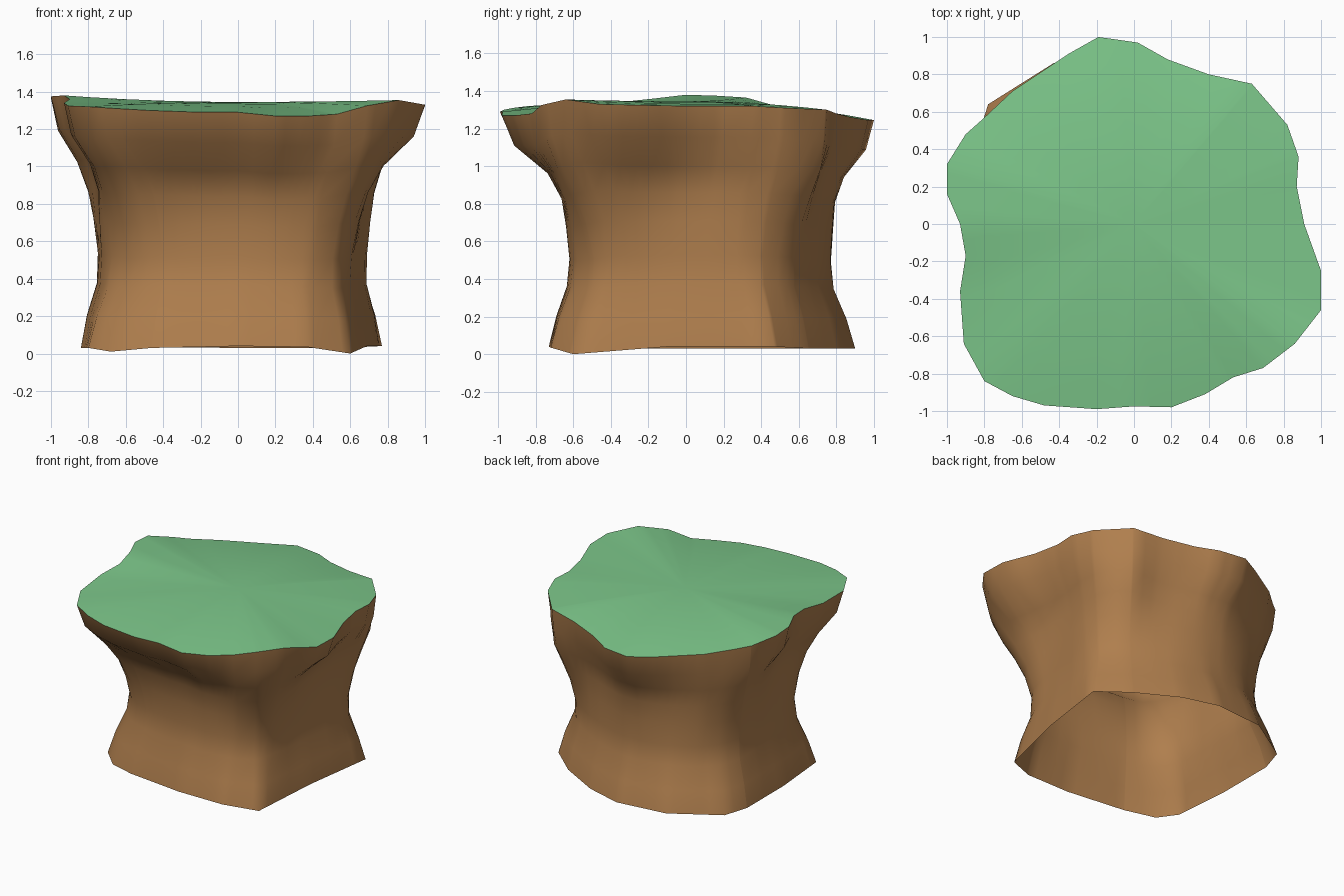
import bpy, bmesh, math

if "Cube" in bpy.data.objects:
    bpy.data.objects.remove(bpy.data.objects["Cube"])

# Rim of the top (x, y, z), anticlockwise
RIM = [(-.19, 1, 1.245), (-.35, .91, 1.25), (-.47, .83, 1.26), (-.65, .71, 1.275), (-.81, .56, 1.30),
       (-.9, .48, 1.32), (-1, .32, 1.365), (-1, .16, 1.375), (-.93, 0, 1.38), (-.9, -.17, 1.36),
       (-.93, -.36, 1.34), (-.91, -.64, 1.325), (-.8, -.84, 1.32), (-.65, -.92, 1.31),
       (-.48, -.97, 1.30), (-.2, -.99, 1.29), (0, -.975, 1.29), (.2, -.98, 1.27), (.38, -.91, 1.27),
       (.53, -.82, 1.28), (.69, -.77, 1.325), (.86, -.64, 1.355), (1, -.46, 1.33), (1, -.25, 1.325),
       (.91, 0, 1.32), (.87, .2, 1.32), (.88, .36, 1.32), (.82, .53, 1.31), (.63, .75, 1.30),
       (.4, .8, 1.28), (.18, .88, 1.26), (.02, .97, 1.245)]
# Foot outline
FOOT = [(-.8, -.46, .03), (-.68, -.57, .01), (-.46, -.66, .03), (0, -.73, .04), (.37, -.72, .035),
        (.6, -.6, 0), (.69, -.1, .04), (.77, .47, .04), (.56, .65, .03), (.25, .82, .03),
        (-.03, .9, .03), (-.43, .86, .035), (-.78, .64, .03), (-.84, .45, .03), (-.84, 0, .03)]
# Side profile: height fraction, foot scale, blend towards the rim, bulge strength
LEVELS = [(0, 1, 0, 0), (.13, .955, 0, 0), (.26, .885, 0, 0), (.38, .87, 0, .1), (.52, .87, .05, .4),
          (.64, .86, .13, .85), (.75, .86, .33, 1), (.87, .86, .82, .25), (1, 1, 1, 0)]
# Buttresses under the rim: direction in degrees, strength
BULGES = [(316, .38), (44, .55), (222, .22), (146, .36)]


def angle(p):
    return math.atan2(p[1], p[0]) % math.tau


def sample(outline, a):
    """Point where the ray at angle a crosses the outline."""
    pts = sorted(outline, key=angle)
    for p, q in zip(pts, pts[1:] + pts[:1]):
        span = (angle(q) - angle(p)) % math.tau
        if (a - angle(p)) % math.tau <= span + 1e-9:
            dx, dy = math.cos(a), math.sin(a)
            cp, cq = dx * p[1] - dy * p[0], dx * q[1] - dy * q[0]
            t = cp / (cp - cq)
            return [u + (v - u) * t for u, v in zip(p, q)]


def softened(a):
    """Foot outline with its corners rounded."""
    pts = [sample(FOOT, (a + d) % math.tau) for d in (-.24, -.12, 0, .12, .24)]
    r = sum(math.hypot(p[0], p[1]) for p in pts) / 5
    return r * math.cos(a) * 1.03 + .02, r * math.sin(a) * .98 + .01


def bulge(a):
    total = 0
    for deg, k in BULGES:
        d = (a - math.radians(deg) + math.pi) % math.tau - math.pi
        total += k * math.exp(-(d / .3) ** 2)
    return total


def build(name, rings, colour, cap=None):
    bm = bmesh.new()
    loops = [[bm.verts.new(p) for p in ring] for ring in rings]
    n = len(loops[0])
    for lo, hi in zip(loops, loops[1:]):
        for i in range(n):
            j = (i + 1) % n
            bm.faces.new((lo[i], lo[j], hi[j], hi[i]))
    if cap:
        c = bm.verts.new(cap)
        for i in range(n):
            bm.faces.new((loops[-1][i], loops[-1][(i + 1) % n], c))
    for f in bm.faces:
        f.smooth = True
    me = bpy.data.meshes.new(name)
    bm.to_mesh(me)
    bm.free()
    mat = bpy.data.materials.new(name + "_colour")
    mat.diffuse_color = colour
    mat.use_nodes = True
    mat.node_tree.nodes["Principled BSDF"].inputs["Base Color"].default_value = mat.diffuse_color
    me.materials.append(mat)
    ob = bpy.data.objects.new(name, me)
    bpy.context.collection.objects.link(ob)


# Corner angles plus even in-between ones
angles = {round(angle(p), 3) for p in RIM + FOOT}
for i in range(72):
    a = i * math.tau / 72
    if min(abs(a - b) for b in angles) > .04:
        angles.add(a)
pairs = [(a, sample(FOOT, a), sample(RIM, a)) for a in sorted(angles)]

# Waisted rock body, open underneath
body = []
for f, s, w0, g in LEVELS:
    ring = []
    soft = min(1, f * 2.5)
    for a, b, t in pairs:
        w = min(.95, w0 + g * bulge(a)) if f < 1 else 1
        r = softened(a)
        x, y = (s * (b[i] + (r[i] - b[i]) * soft) for i in (0, 1))
        ring.append((x + (t[0] - x) * w, y + (t[1] - y) * w, b[2] + (t[2] - b[2]) * f))
    body.append(ring)
build("rock_body", body, (.43, .21, .075, 1))

# Gently uneven grass top
MID = 1.345
top = [[(t[0] * k, t[1] * k, MID + (t[2] - MID) * k ** 2) for _, _, t in pairs]
       for k in (1, .85, .65, .4, .2)]
build("grass_top", top, (.2, .56, .25, 1), (0, 0, MID))
